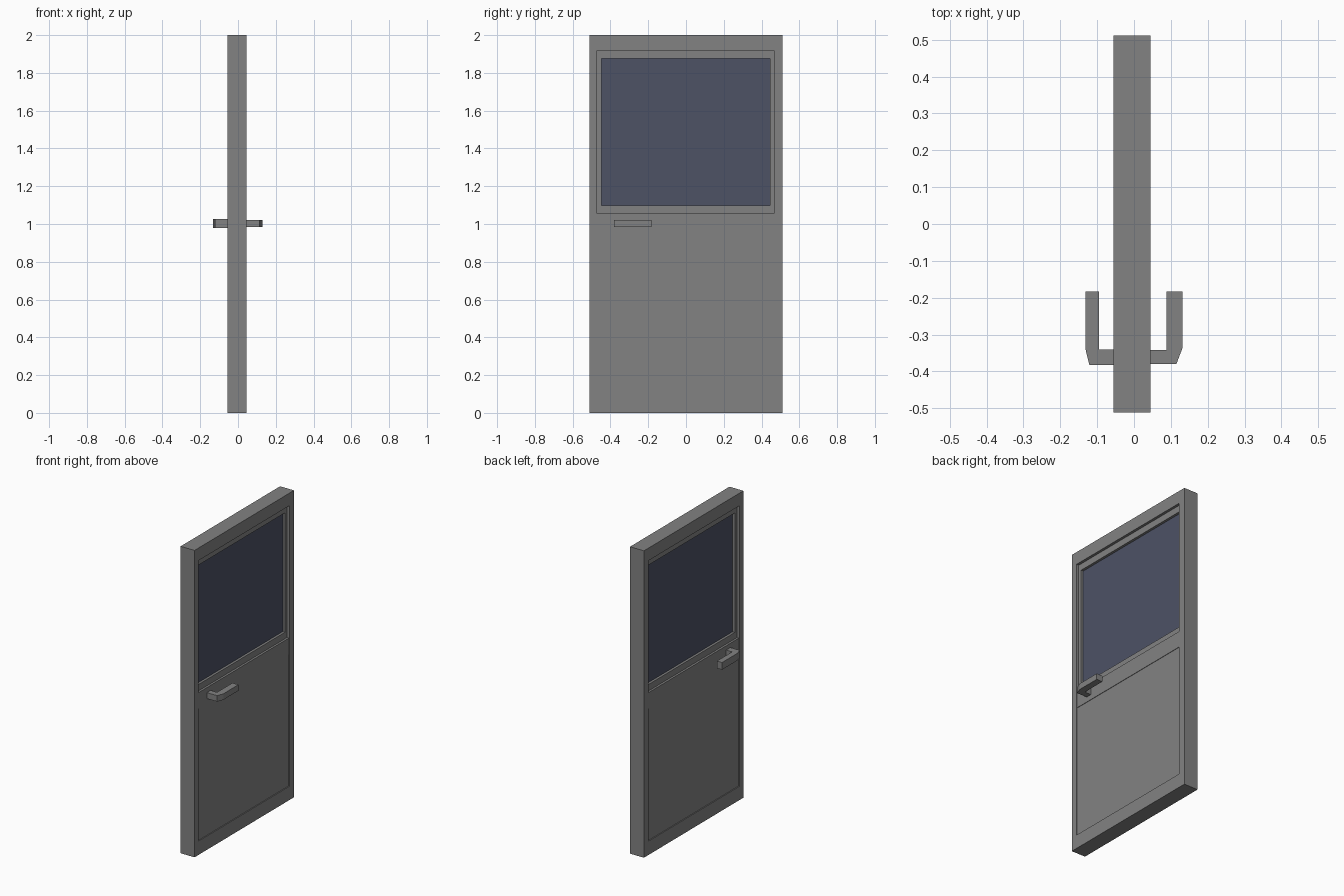
import bpy, bmesh

if "Cube" in bpy.data.objects:
    bpy.data.objects.remove(bpy.data.objects["Cube"])

X0, X1 = -0.055, 0.045      # door faces
WINDOW = (-0.47, 0.465, 1.055, 1.918)
GLASS = (-0.448, 0.445, 1.097, 1.875)
PANEL = (-0.47, 0.465, 0.09, 0.95)
RAIL = (-0.47, 0.465, 0.94, 1.06)


def material(name, colour):
    mat = bpy.data.materials.new(name)
    mat.diffuse_color = (*colour, 1)
    mat.use_nodes = True
    mat.node_tree.nodes["Principled BSDF"].inputs["Base Color"].default_value = mat.diffuse_color
    return mat


GREY = material("dark_grey", (0.225, 0.225, 0.225))
GLASS_MAT = material("dark_glass", (0.074, 0.085, 0.131))


def prism(name, profile, z0, z1, mat=GREY):
    """Extrude an xy outline from z0 to z1."""
    bm = bmesh.new()
    face = bm.faces.new([bm.verts.new((x, y, z0)) for x, y in profile])
    ext = bmesh.ops.extrude_face_region(bm, geom=[face])
    for v in ext["geom"]:
        if isinstance(v, bmesh.types.BMVert):
            v.co.z = z1
    bmesh.ops.recalc_face_normals(bm, faces=bm.faces)
    mesh = bpy.data.meshes.new(name)
    bm.to_mesh(mesh)
    bm.free()
    mesh.materials.append(mat)
    ob = bpy.data.objects.new(name, mesh)
    bpy.context.collection.objects.link(ob)
    return ob


def box(name, x0, x1, y0, y1, z0, z1, mat=GREY):
    return prism(name, [(x0, y0), (x1, y0), (x1, y1), (x0, y1)], z0, z1, mat)


def cut(target, cutter):
    """Subtract the cutter and throw it away."""
    mod = target.modifiers.new("cut", "BOOLEAN")
    mod.operation = "DIFFERENCE"
    mod.solver = "EXACT"
    mod.object = cutter
    bpy.context.view_layer.update()
    dg = bpy.context.evaluated_depsgraph_get()
    mesh = bpy.data.meshes.new_from_object(target.evaluated_get(dg))
    target.modifiers.clear()
    target.data = mesh
    bpy.data.objects.remove(cutter)


# Door leaf: stepped window surround, shallow lower panel and mid rail on both faces
door = box("door_leaf", X0, X1, -0.512, 0.512, 0, 2)
for rect, depth in ((WINDOW, 0.017), (PANEL, 0.006), (RAIL, 0.003)):
    cut(door, box("recess", X0 - 0.1, X0 + depth, *rect))
    cut(door, box("recess", X1 - depth, X1 + 0.1, *rect))
cut(door, box("opening", X0 - 0.1, X1 + 0.1, *GLASS))

# Glass pane
box("window_glass", X0 + 0.033, X1 - 0.033, *GLASS, GLASS_MAT)

# Lever handles with a chamfered elbow, one per face
prism("handle_right", [(X1 - 0.005, -0.38), (0.115, -0.38), (0.131, -0.338), (0.131, -0.183),
                       (0.088, -0.183), (0.088, -0.342), (X1 - 0.005, -0.342)], 0.983, 1.022)
prism("handle_left", [(X0 + 0.005, -0.383), (-0.121, -0.383), (-0.132, -0.338), (-0.132, -0.183),
                      (-0.095, -0.183), (-0.095, -0.34), (X0 + 0.005, -0.34)], 0.98, 1.027)
